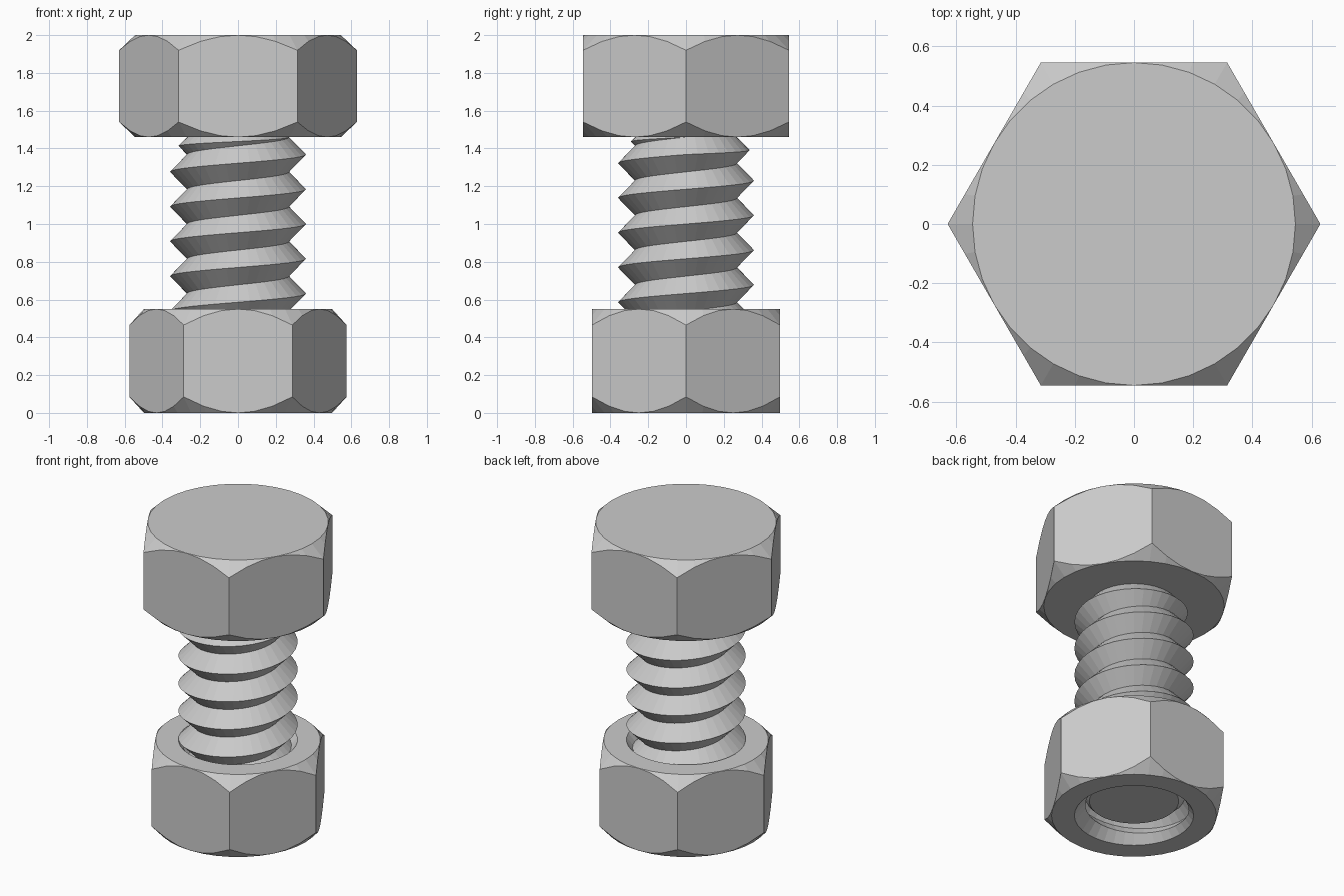
import bpy, bmesh
from math import cos, sin, pi, radians

if "Cube" in bpy.data.objects:
    bpy.data.objects.remove(bpy.data.objects["Cube"])

SEG = 36        # divisions per turn
PITCH = 0.184   # thread pitch


def thread_column(j, z0, z1, base, depth, phase):
    """Radius/height zigzag of a right-hand V thread at division j, fading out at both ends."""
    def root(n):
        return min(max(phase + PITCH * (j / SEG + n), z0), z1)
    pts = [(base, z0)]
    for n in range(-2, 11):
        lo, hi = root(n), root(n + 1)
        pts.append((base + depth * (hi - lo) / PITCH, (lo + hi) / 2))
        pts.append((base, hi))
    return pts


def hex_column(j, z0, z1, flat, slope):
    """Radius/height outline of a hexagon whose corners are cut by cones, at division j."""
    a = (2 * pi * j / SEG) % (pi / 3) - pi / 6
    r = flat / cos(a)
    drop = slope * (r - flat)
    return [(flat, z0), (r, z0 + drop), (r, z1 - drop), (flat, z1)]


def skin(name, column):
    """Wrap the outline column(j) around the z axis."""
    bm = bmesh.new()
    cols = []
    for j in range(SEG + 1):
        a = 2 * pi * j / SEG
        cols.append([bm.verts.new((r * cos(a), r * sin(a), z)) for r, z in column(j)])
    for c, d in zip(cols, cols[1:]):
        for k in range(len(c) - 1):
            bm.faces.new((c[k], d[k], d[k + 1], c[k + 1]))
    bmesh.ops.remove_doubles(bm, verts=bm.verts[:], dist=0.0003)
    bmesh.ops.dissolve_degenerate(bm, edges=bm.edges[:], dist=0.0001)
    # merge the facets that lie in one plane
    bmesh.ops.dissolve_limit(bm, angle_limit=radians(0.2),
                             verts=bm.verts[:], edges=bm.edges[:])
    bmesh.ops.recalc_face_normals(bm, faces=bm.faces[:])
    mesh = bpy.data.meshes.new(name)
    bm.to_mesh(mesh)
    bm.free()
    obj = bpy.data.objects.new(name, mesh)
    bpy.context.collection.objects.link(obj)
    return obj


# Bolt: flat end, threaded shank, chamfered hexagonal head
def bolt_column(j):
    return ([(0, 0.10)]
            + thread_column(j, 0.10, 1.46, 0.27, 0.09, 1.46 - 8 * PITCH)
            + hex_column(j, 1.46, 2.0, 0.545, 0.95)
            + [(0, 2.0)])


# Nut: chamfered hexagon with an internal thread
def nut_column(j):
    bore = thread_column(j, 0.0, 0.55, 0.36, -0.075, 0.0)
    return hex_column(j, 0.0, 0.55, 0.498, 1.1) + bore[::-1] + [(0.498, 0.0)]


skin("bolt", bolt_column)
skin("nut", nut_column)
